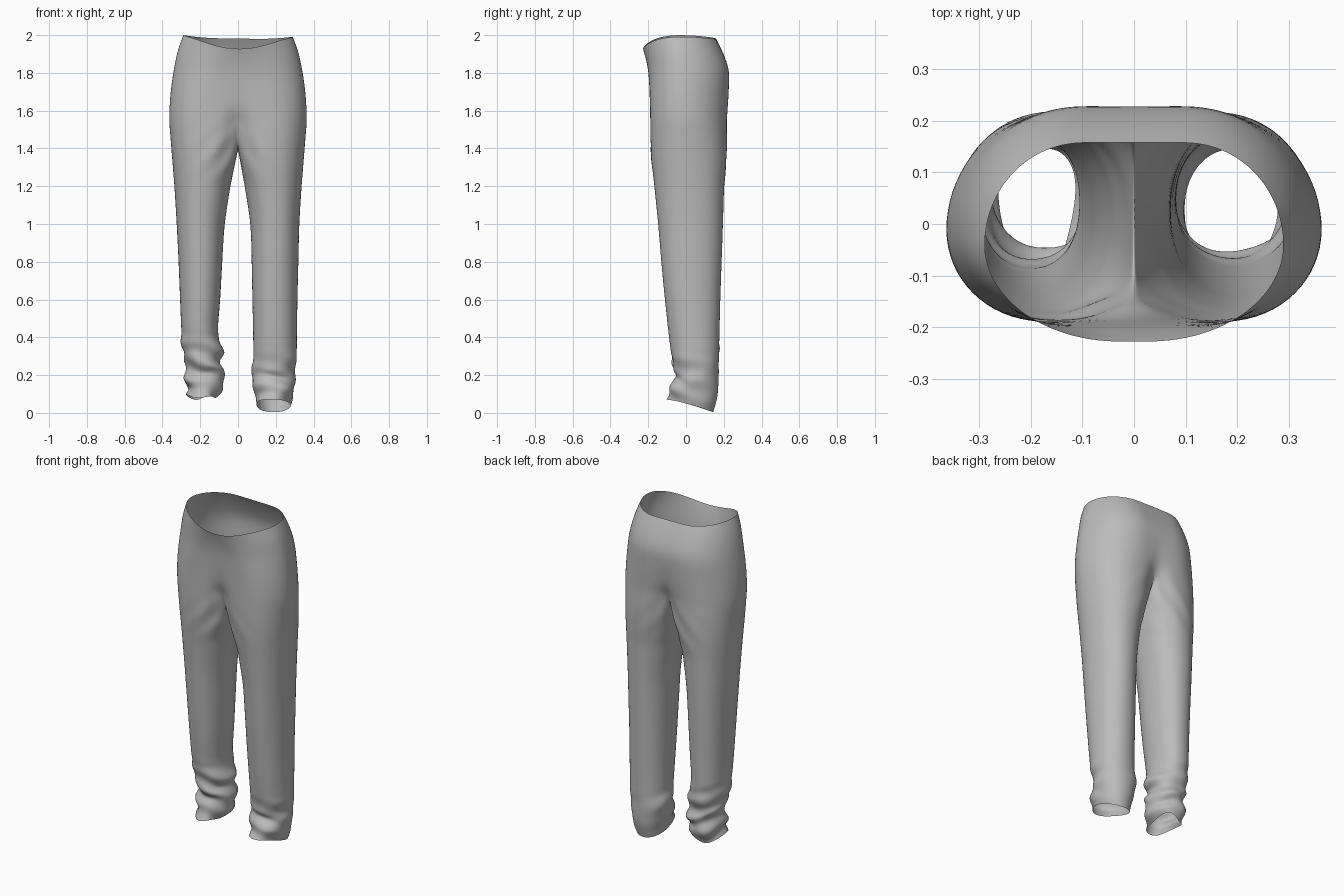
import bpy, bmesh, math
from mathutils import Vector

cube = bpy.data.objects.get("Cube")
if cube:
    bpy.data.objects.remove(cube, do_unlink=True)

HALF = 28      # segments on half of the waist
SEAM = 12      # segments along the crotch seam


def sample(keys, t):
    """Smooth interpolation of rows whose first number is the position."""
    n = len(keys)
    i = 0
    while i < n - 2 and keys[i + 1][0] > t:
        i += 1
    a, b = keys[i], keys[i + 1]
    p, q = keys[max(i - 1, 0)], keys[min(i + 2, n - 1)]
    h = b[0] - a[0]
    u = (t - a[0]) / h
    out = []
    for k in range(1, len(a)):
        ma = (b[k] - p[k]) / (b[0] - p[0]) * h
        mb = (q[k] - a[k]) / (q[0] - a[0]) * h
        out.append((2*u**3 - 3*u**2 + 1) * a[k] + (u**3 - 2*u**2 + u) * ma
                   + (3*u**2 - 2*u**3) * b[k] + (u**3 - u**2) * mb)
    return out


def power(v, e):
    return math.copysign(abs(v) ** e, v)


def bell(v, width):
    return math.exp(-(v / width) ** 2)


def clamp(v):
    return max(0, min(1, v))


# Torso rows: height, half width, widest y, front y, back y, crease, flat width front and back
TORSO = [(2.0, .29, -.04, -.228, .158, 0, .03, .1),
         (1.93, .316, -.035, -.216, .19, 0, .05, .1),
         (1.82, .34, -.025, -.2, .226, 0, .1, .1),
         (1.7, .357, -.02, -.193, .226, .004, .15, .11),
         (1.6, .364, -.015, -.19, .22, .015, .175, .13),
         (1.54, .365, -.01, -.189, .216, .04, .18, .145)]
# Leg rows: height, inner x, outer x, front y, back y
LEFT = [(1.2, .035, .337, -.168, .202), (1.0, .065, .325, -.148, .196),
        (.8, .072, .32, -.131, .189), (.6, .076, .315, -.112, .182),
        (.4, .08, .312, -.09, .177), (.28, .08, .31, -.073, .174),
        (.2, .07, .302, -.055, .172), (.12, .085, .298, -.082, .168),
        (.04, .1, .28, -.097, .146)]
RIGHT = [(1.2, .04, .337, -.168, .202), (1.0, .07, .325, -.148, .196),
         (.8, .083, .315, -.131, .189), (.6, .094, .307, -.112, .182),
         (.42, .105, .3, -.09, .177), (.34, .08, .298, -.077, .173),
         (.26, .088, .276, -.064, .167), (.19, .07, .282, -.057, .165),
         (.085, .108, .265, -.088, .155)]
# Crotch seam: position from back to front, y, height
CROTCH = [(1, .176, 1.54), (.85, .138, 1.46), (.6, .06, 1.405),
          (.35, -.04, 1.395), (.15, -.118, 1.43), (0, -.149, 1.54)]


def torso_ring(z):
    rx, cy, yf, yb, crease, flat_f, flat_b = sample(TORSO, z)
    top = max(0, (z - 1.7) / .3) ** 2
    ring = []
    for i in range(2 * HALF):
        a = math.pi * i / HALF
        front = math.cos(a) > 0
        flat, reach = (flat_f, yf - cy) if front else (flat_b, yb - cy)
        # flat middle running into a rounded hip
        m = 1 - abs(math.asin(math.cos(a))) / (math.pi / 2)
        split = .85 * flat / rx
        turn = max(0, m - split) / (1 - split) * math.pi / 2
        x = flat * min(1, m / split) + (rx - flat) * math.sin(turn)
        x = math.copysign(x, math.sin(a))
        c = math.cos(turn)
        y = cy + reach * c - math.copysign(crease * bell(x, .055), reach)
        # waistband dips at the front and slightly at the back
        drop = (.068 * c ** 1.6 * bell(x, .3) if front else .014 * c * c) + .015 * (x + .29)
        ring.append(Vector((x, y, z - top * drop)))
    return ring


def leg_ring(keys, side, z):
    xi, xo, yf, yb = sample(keys, z)
    cx, rx = (xi + xo) / 2, (xo - xi) / 2
    cy, ry = (yf + yb) / 2, (yb - yf) / 2
    spread = math.radians(125)
    tilt = clamp((.24 - z) / .2)
    ring = []
    for i in range(HALF + SEAM):
        if i <= HALF:
            a = -spread + 2 * spread * i / HALF
        else:
            a = spread + (2 * math.pi - 2 * spread) * (i - HALF) / SEAM
        c, s = math.cos(a), math.sin(a)
        # bunched cloth near the hem, mostly at the front on the left leg
        if side > 0:
            amount = .007 * clamp((.34 - z) / .14) * (.55 - .45 * s)
        else:
            amount = .009 * clamp((.46 - z) / .2)
        fold = amount * (math.sin(z * 62 + 2.2 * math.sin(a + side) + 1.3 * side)
                         + .6 * math.sin(z * 38 - 3 * a + side))
        x = cx + (rx + fold) * power(c, .94)
        y = cy + (ry + fold) * power(s, .94)
        dz = -.036 * s * tilt if side > 0 else .012 * math.cos(3 * a) * tilt
        dz += amount * .8 * math.sin(2 * a + z * 30)
        ring.append(Vector((side * x, y, z + dz)))
    return ring


bm = bmesh.new()


def add(points):
    return [bm.verts.new(p) for p in points]


def bridge(upper, lower, flip=False):
    n = len(upper)
    for i in range(n):
        j = (i + 1) % n
        quad = (upper[i], lower[i], lower[j], upper[j])
        bm.faces.new(quad[::-1] if flip else quad)


# Waist and seat
rows = 13
previous = None
for r in range(rows):
    ring = add(torso_ring(2.0 - .46 * r / (rows - 1)))
    if previous:
        bridge(previous, ring)
    previous = ring
fork = previous

# Seam running between the legs, listed from back to front
seam = add([(0, *sample(CROTCH, 1 - k / SEAM)) for k in range(1, SEAM)])

# Both legs
for side, keys in ((1, LEFT), (-1, RIGHT)):
    if side > 0:
        top = fork[:HALF + 1] + seam
    else:
        top = [fork[-i] for i in range(HALF + 1)] + seam
    start = [v.co.copy() for v in top]
    target = leg_ring(keys, side, 1.2)
    previous = top
    steps = 9
    for k in range(1, steps + 1):
        t = k / steps
        ring = []
        for a, b in zip(start, target):
            p = a.lerp(b, t)
            # full thighs, with soft drag lines reaching out from the crotch
            arch = math.sin(math.pi * t)
            p.y += .007 * arch * clamp(abs(p.x) / .15) * clamp(abs(p.y) / .15) * math.copysign(1, p.y)
            drag = .008 if side < 0 else .003
            p.y += drag * arch * math.sin(p.z * 40 + p.x * side * 45) * bell(p.x, .18)
            ring.append(p)
        ring = add(ring)
        bridge(previous, ring, side < 0)
        previous = ring
    z, hem = 1.2, keys[-1][0]
    while z > hem + .001:
        z = max(hem, z - (.06 if z > .5 else .016))
        ring = add(leg_ring(keys, side, z))
        bridge(previous, ring, side < 0)
        previous = ring

bmesh.ops.recalc_face_normals(bm, faces=bm.faces)
mesh = bpy.data.meshes.new("trousers")
bm.to_mesh(mesh)
bm.free()
trousers = bpy.data.objects.new("trousers", mesh)
bpy.context.collection.objects.link(trousers)

# Plain grey cloth
cloth = bpy.data.materials.new("grey cloth")
cloth.use_nodes = True
colour = (.5, .5, .5, 1)
cloth.diffuse_color = colour
cloth.node_tree.nodes["Principled BSDF"].inputs["Base Color"].default_value = colour
mesh.materials.append(cloth)

subdivision = trousers.modifiers.new("smooth cloth", 'SUBSURF')
subdivision.levels = subdivision.render_levels = 1
for face in mesh.polygons:
    face.use_smooth = True
